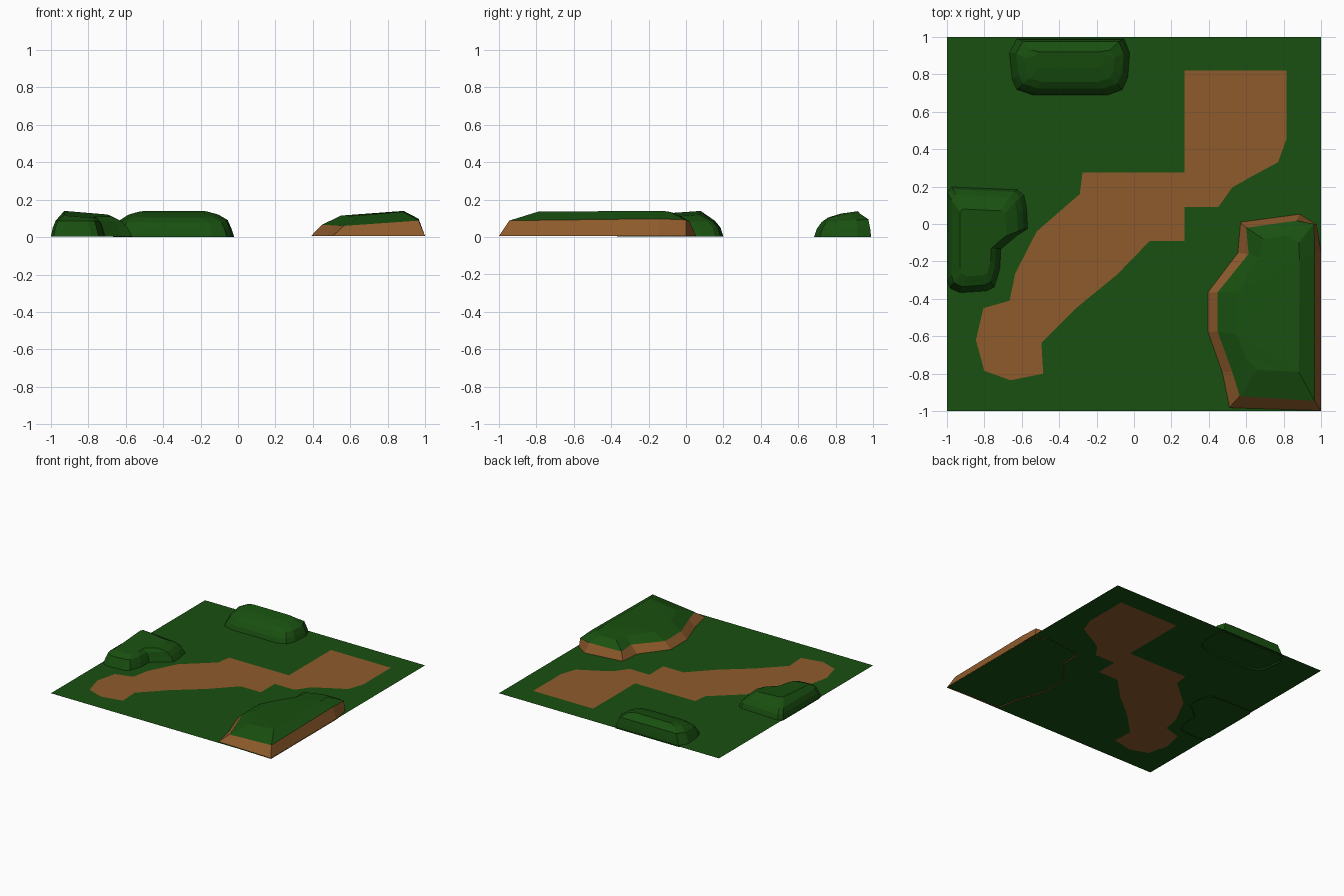
import bpy, bmesh

if "Cube" in bpy.data.objects:
    bpy.data.objects.remove(bpy.data.objects["Cube"])

def material(name, col):
    m = bpy.data.materials.new(name)
    m.diffuse_color = (*col, 1)
    m.use_nodes = True
    m.node_tree.nodes["Principled BSDF"].inputs["Base Color"].default_value = m.diffuse_color
    return m

GREEN = material("grass", (0.0095, 0.08, 0.005))
BROWN = material("earth", (0.275, 0.105, 0.025))
GROUND_Z = 0.01

def finish(name, bm, mats):
    me = bpy.data.meshes.new(name)
    bm.to_mesh(me)
    bm.free()
    for m in mats:
        me.materials.append(m)
    ob = bpy.data.objects.new(name, me)
    bpy.context.collection.objects.link(ob)
    return ob

def flat_sheet(name, loops, mat):
    """Fill flat outlines; an outline inside another becomes a hole."""
    bm = bmesh.new()
    for pts in loops:
        vs = [bm.verts.new((x, y, GROUND_Z)) for x, y in pts]
        for i, v in enumerate(vs):
            bm.edges.new((v, vs[(i + 1) % len(vs)]))
    bmesh.ops.triangle_fill(bm, use_beauty=True, edges=bm.edges[:])
    for f in bm.faces:
        f.normal_update()
        if f.normal.z < 0:
            f.normal_flip()
    return finish(name, bm, [mat])

def loft(name, rings, mats, side_rows=0):
    """Join rings from the ground up and cap the top; the lowest rows use mats[0]."""
    bm = bmesh.new()
    rows = [[bm.verts.new(p) for p in r] for r in rings]
    n = len(rows[0])
    top = len(mats) - 1
    for k in range(len(rows) - 1):
        for i in range(n):
            j = (i + 1) % n
            f = bm.faces.new((rows[k][i], rows[k][j], rows[k + 1][j], rows[k + 1][i]))
            f.material_index = 0 if k < side_rows else top
    cap = bm.faces.new(rows[-1])
    cap.material_index = top
    bmesh.ops.triangulate(bm, faces=[cap])
    bmesh.ops.recalc_face_normals(bm, faces=bm.faces[:])
    if sum(f.normal.z * f.calc_area() for f in bm.faces) < 0:
        bmesh.ops.reverse_faces(bm, faces=bm.faces[:])
    return finish(name, bm, mats)

def fitted(outline, x0, x1, y0, y1, height):
    """Squeeze an outline into new bounds and lift it by height(x, y)."""
    xs, ys = zip(*outline)
    ring = []
    for x, y in outline:
        u = x0 + (x - min(xs)) / (max(xs) - min(xs)) * (x1 - x0)
        v = y0 + (y - min(ys)) / (max(ys) - min(ys)) * (y1 - y0)
        ring.append((u, v, height(u, v)))
    return ring

# Ground with the dirt path let into it
path = [(0.27, 0.82), (0.815, 0.82), (0.815, 0.455), (0.77, 0.33), (0.63, 0.255),
        (0.525, 0.195), (0.45, 0.09), (0.27, 0.09), (0.27, -0.09), (0.085, -0.09),
        (-0.09, -0.27), (-0.31, -0.45), (-0.495, -0.635), (-0.485, -0.80),
        (-0.66, -0.835), (-0.80, -0.785), (-0.845, -0.62), (-0.805, -0.45),
        (-0.665, -0.41), (-0.635, -0.265), (-0.52, -0.04), (-0.29, 0.16),
        (-0.275, 0.275), (0.27, 0.275)]
flat_sheet("ground", [[(-1, -1), (1, -1), (1, 1), (-1, 1)], path], GREEN)
flat_sheet("dirt_path", [path], BROWN)

# Back hill: a rounded box with its ridge near the back edge
back = [(-0.67, 0.91), (-0.655, 0.77), (-0.63, 0.715), (-0.54, 0.685), (-0.14, 0.685),
        (-0.06, 0.715), (-0.03, 0.78), (-0.02, 0.91), (-0.05, 0.985), (-0.63, 0.985)]
loft("back_hill", [
    fitted(back, -0.67, -0.02, 0.685, 0.99, lambda x, y: 0.0),
    fitted(back, -0.65, -0.035, 0.70, 0.985, lambda x, y: 0.045),
    fitted(back, -0.63, -0.055, 0.725, 0.975, lambda x, y: 0.08 + 0.06 * (y - 0.725)),
    fitted(back, -0.585, -0.105, 0.76, 0.93, lambda x, y: 0.105 + 0.12 * (y - 0.76)),
    fitted(back, -0.53, -0.16, 0.83, 0.92, lambda x, y: 0.126 + 0.14 * (y - 0.83)),
], [GREEN])

# Left hill: L-shaped, highest along the outer edge
left = [(-1.0, 0.17), (-1.0, -0.30), (-0.985, -0.345), (-0.93, -0.37), (-0.785, -0.36),
        (-0.745, -0.34), (-0.715, -0.24), (-0.71, -0.135), (-0.62, -0.06),
        (-0.565, -0.025), (-0.57, 0.08), (-0.585, 0.155), (-0.62, 0.185), (-0.975, 0.2)]
loft("left_hill", [
    fitted(left, -1.0, -0.565, -0.37, 0.2, lambda x, y: 0.003),
    fitted(left, -0.99, -0.59, -0.35, 0.185, lambda x, y: 0.05),
    fitted(left, -0.975, -0.62, -0.335, 0.155, lambda x, y: 0.087 - 0.01 * (x + 0.975)),
    fitted(left, -0.93, -0.68, -0.28, 0.08,
           lambda x, y: 0.14 - 0.08 * (x + 0.93) + 0.07 * (y - 0.08)),
], [GREEN])

# Right hill: earth bank round the sides, grass on top
bank_base = [(0.505, -0.985), (1.0, -1.0), (1.0, -0.15), (0.975, 0.0), (0.885, 0.055),
             (0.565, 0.012), (0.55, -0.155), (0.39, -0.365), (0.39, -0.575), (0.465, -0.79)]
bank_top = [(0.565, -0.92, 0.06), (0.965, -0.945, 0.088), (0.965, -0.15, 0.098),
            (0.962, 0.0, 0.092), (0.87, 0.018, 0.085), (0.6, -0.02, 0.07),
            (0.612, -0.16, 0.07), (0.447, -0.365, 0.065), (0.447, -0.575, 0.065),
            (0.525, -0.79, 0.062)]
grass_top = [(0.66, -0.78, 0.117), (0.88, -0.79, 0.136), (0.885, -0.20, 0.14),
             (0.88, -0.10, 0.138), (0.82, -0.06, 0.128), (0.69, -0.08, 0.116),
             (0.67, -0.18, 0.118), (0.55, -0.365, 0.115), (0.55, -0.59, 0.115),
             (0.60, -0.72, 0.113)]
loft("right_hill", [[(x, y, 0.005) for x, y in bank_base], bank_top, grass_top],
     [BROWN, GREEN], side_rows=1)
